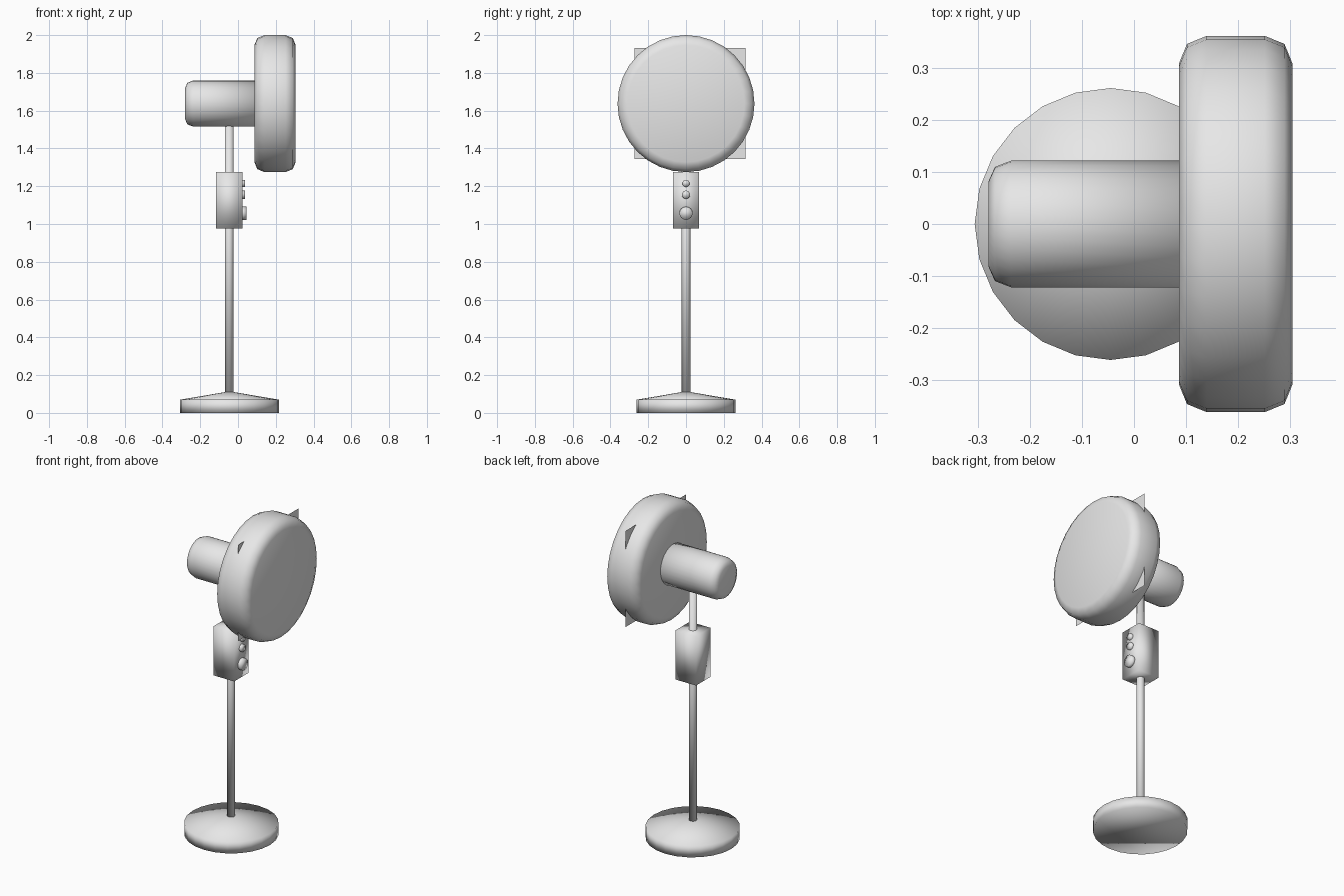
import bpy, bmesh, math
from mathutils import Vector

if "Cube" in bpy.data.objects:
    bpy.data.objects.remove(bpy.data.objects["Cube"])

grey = bpy.data.materials.new("plain_grey")
grey.diffuse_color = (0.8, 0.8, 0.8, 1)
grey.use_nodes = True
grey.node_tree.nodes["Principled BSDF"].inputs["Base Color"].default_value = grey.diffuse_color

PX = -0.047   # pole axis x
HZ = 1.6375   # fan head axis height


def finish(name, bm):
    bmesh.ops.recalc_face_normals(bm, faces=bm.faces[:])
    me = bpy.data.meshes.new(name)
    bm.to_mesh(me)
    bm.free()
    me.materials.append(grey)
    for p in me.polygons:
        p.use_smooth = True
    ob = bpy.data.objects.new(name, me)
    bpy.context.collection.objects.link(ob)
    return ob


def lathe(name, profile, sides, origin, axis):
    """Solid of rings; profile holds (distance along axis, radius)."""
    bm = bmesh.new()
    rings = []
    for d, r in profile:
        ring = []
        for i in range(sides):
            a = 2 * math.pi * i / sides
            u, v = r * math.cos(a), r * math.sin(a)
            p = Vector((u, v, d)) if axis == 'Z' else Vector((d, u, v))
            ring.append(bm.verts.new(p + Vector(origin)))
        rings.append(ring)
    for lo, hi in zip(rings, rings[1:]):
        for i in range(sides):
            j = (i + 1) % sides
            bm.faces.new((lo[i], lo[j], hi[j], hi[i]))
    bm.faces.new(rings[0])
    bm.faces.new(rings[-1])
    return finish(name, bm)


# Weighted foot and pole
lathe("base", [(0, 0.262), (0.07, 0.262), (0.11, 0.024)], 24, (PX + 0.002, 0, 0), 'Z')
lathe("pole", [(0.09, 0.023), (1.56, 0.023)], 16, (PX, 0, 0), 'Z')

# Control box, shaded smooth over its corners
bm = bmesh.new()
bmesh.ops.create_cube(bm, size=1)
for v in bm.verts:
    v.co = Vector((PX + v.co.x * 0.14, v.co.y * 0.14, 1.125 + v.co.z * 0.3))
finish("control_box", bm)

# Dial and buttons on the box front
for name, z, r, x1 in (("dial", 1.057, 0.035, 0.044),
                       ("middle_button", 1.155, 0.022, 0.037),
                       ("top_button", 1.215, 0.019, 0.037)):
    lathe(name, [(0.01, r), (x1, r)], 16, (0, 0, z), 'X')

# Motor housing with rounded back
lathe("motor_housing", [(-0.28, 0.083), (-0.268, 0.11), (-0.237, 0.122), (0.12, 0.122)],
      32, (0, 0, HZ), 'X')

# Fan cage drum with rounded rims
lathe("fan_cage", [(0.087, 0.31), (0.102, 0.347), (0.14, 0.3625),
                   (0.252, 0.3625), (0.29, 0.347), (0.305, 0.31)],
      32, (0, 0, HZ), 'X')

# Square blade sheet whose corners poke through the cage
bm = bmesh.new()
h = 0.294
bm.faces.new([bm.verts.new((0.19, 0.021 + sy * h, HZ + sz * h))
              for sy, sz in ((-1, -1), (1, -1), (1, 1), (-1, 1))])
finish("blade_sheet", bm)
